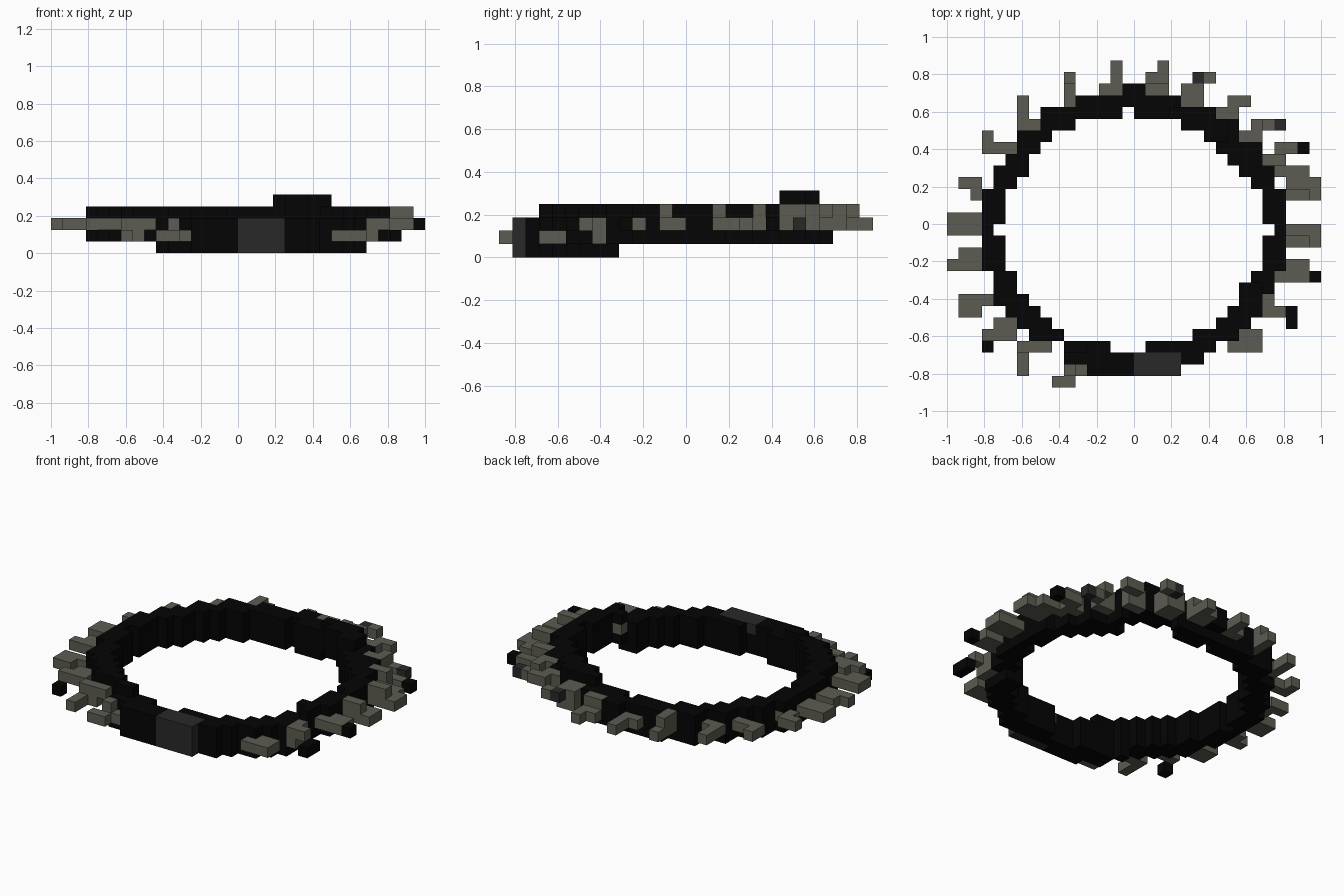
import bpy, bmesh
from mathutils import Vector

cube = bpy.data.objects.get("Cube")
if cube:
    bpy.data.objects.remove(cube)

U = 1 / 16  # block size


def material(name, rgb):
    m = bpy.data.materials.new(name)
    m.use_nodes = True
    m.diffuse_color = (*rgb, 1)
    bsdf = next(n for n in m.node_tree.nodes if n.type == 'BSDF_PRINCIPLED')
    bsdf.inputs["Base Color"].default_value = (*rgb, 1)
    bsdf.inputs["Roughness"].default_value = 0.8
    return m


BLACK = material("black", (0.0013, 0.0013, 0.0013))
GREY = material("warm grey", (0.107, 0.107, 0.085))
CHARCOAL = material("charcoal", (0.022, 0.022, 0.022))


def box(x0, x1, y0, y1, z0, z1):
    return {(x, y, z) for x in range(x0, x1) for y in range(y0, y1) for z in range(z0, z1)}


def build(name, cells, mat):
    """Outer skin of a set of unit blocks."""
    bm = bmesh.new()
    for c in sorted(cells):
        for axis in range(3):
            for side in (0, 1):
                n = list(c)
                n[axis] += 2 * side - 1
                if tuple(n) in cells:
                    continue
                a, b = (axis + 1) % 3, (axis + 2) % 3
                corners = [(0, 0), (1, 0), (1, 1), (0, 1)]
                if not side:
                    corners.reverse()
                verts = []
                for i, j in corners:
                    p = Vector(c)
                    p[axis] += side
                    p[a] += i
                    p[b] += j
                    verts.append(bm.verts.new(p * U))
                bm.faces.new(verts)
    bmesh.ops.remove_doubles(bm, verts=bm.verts, dist=1e-4)
    me = bpy.data.meshes.new(name)
    bm.to_mesh(me)
    bm.free()
    me.materials.append(mat)
    ob = bpy.data.objects.new(name, me)
    bpy.context.collection.objects.link(ob)


# Band plan: row -> left outer, left inner, right inner, right outer
side = (-13, -11, 11, 13)
rows = {11: (-1, 0, 0, 1), 10: (-5, 0, 0, 4), 9: (-8, -1, 0, 7), 8: (-8, -5, 4, 9),
        7: (-10, -7, 6, 9), 6: (-10, -8, 7, 11), 5: (-11, -9, 8, 11), 4: (-12, -9, 9, 12),
        3: (-12, -10, 10, 12), 2: (-13, -11, 11, 13), 1: side, 0: side,
        -1: (-13, -12, 12, 13), -2: side, -3: side, -4: side,
        -5: (-12, -10, 10, 12), -6: (-12, -10, 9, 12), -7: (-12, -9, 9, 11),
        -8: (-11, -8, 8, 11), -9: (-10, -7, 7, 10), -10: (-9, -6, 5, 9),
        -11: (-6, -2, 1, 7), -12: (-6, 0, 0, 6), -13: (-4, 0, 0, 4)}

band = set()
for y, (a, b, c, d) in rows.items():
    for x in [*range(a, b), *range(c, d)]:
        z0, z1 = 1, 4
        if y <= -6 and -7 <= x < 11:      # sagging front
            z0, z1 = 0, 3
            if x < -4 and y >= -11:       # step between the two levels
                z1 = 4
        elif 7 <= y <= 9 and 3 <= x < 8:  # raised back corner
            z0, z1 = 2, 5
        elif y == 11:
            z0 = 2
        band |= box(x, x + 1, y, y + 1, z0, z1)

# Spikes: boxes per spike as x0, x1, y0, y1, z0, z1
back = [[(-6, -5, 10, 13, 2, 3), (-6, -5, 10, 12, 3, 4)],
        [(-2, -1, 11, 14, 2, 3), (-3, -1, 11, 12, 2, 3)],
        [(2, 3, 12, 14, 2, 3), (1, 3, 11, 13, 2, 3), (1, 3, 11, 12, 3, 4)],
        [(4, 6, 10, 12, 2, 4), (6, 7, 12, 13, 3, 4)],
        [(7, 9, 9, 10, 2, 4), (8, 10, 10, 11, 3, 4)],
        [(-10, -9, 8, 11, 2, 3), (-10, -8, 8, 9, 2, 3)]]
left = [[(9, 11, 7, 8, 2, 4), (10, 11, 8, 9, 3, 4), (11, 12, 8, 9, 2, 3)],
        [(11, 13, 4, 6, 2, 3), (11, 13, 5, 6, 3, 4), (12, 14, 6, 7, 2, 3)],
        [(13, 15, 4, 5, 2, 3), (13, 15, 2, 3, 2, 4), (15, 16, 2, 4, 2, 3), (13, 15, 3, 4, 2, 3)],
        [(13, 16, -2, 0, 2, 3), (13, 15, -2, -1, 3, 4)],
        [(10, 15, -5, -4, 2, 3), (13, 15, -4, -3, 2, 3)],
        [(11, 12, -8, -6, 1, 3), (12, 13, -8, -7, 2, 3)],
        [(8, 11, -11, -10, 1, 2), (9, 11, -10, -9, 1, 2)]]
right = [[(-13, -12, 6, 8, 2, 3), (-13, -10, 6, 7, 2, 3)],
         [(-15, -13, 3, 4, 2, 3), (-14, -12, 2, 3, 2, 3)],
         [(-16, -13, -1, 1, 2, 3)],
         [(-16, -13, -4, -3, 2, 3), (-15, -13, -3, -2, 2, 3)],
         [(-15, -12, -7, -6, 2, 3), (-15, -13, -8, -7, 2, 3)],
         [(-13, -10, -10, -9, 2, 3), (-12, -10, -9, -8, 2, 3)]]
front = [[(-10, -8, -11, -10, 1, 2), (-10, -7, -11, -10, 2, 3), (-10, -9, -13, -11, 1, 2)],
         [(-7, -5, -14, -13, 1, 2), (-6, -4, -13, -12, 1, 2), (-6, -5, -13, -12, 2, 3)]]
# Dark spike ends
tips = [(14, 15, 6, 7, 2, 3), (15, 16, -5, -4, 2, 3),
        (13, 14, -9, -7, 1, 2), (-13, -12, -11, -10, 1, 2)]
charcoal_tips = [(5, 6, 12, 13, 3, 4), (12, 13, 8, 9, 2, 3)]

clasp = box(0, 4, -13, -12, 0, 3) | box(0, 4, -12, -11, 2, 3)
used = set(clasp)
build("clasp", clasp, CHARCOAL)
for group, spikes in (("back", back), ("left", left), ("right", right), ("front", front)):
    for i, parts in enumerate(spikes, 1):
        cells = set().union(*(box(*p) for p in parts)) - used
        used |= cells
        build(f"{group}_spike_{i}", cells, GREY)
for i, t in enumerate(tips, 1):
    build(f"dark_tip_{i}", box(*t), BLACK)
for i, t in enumerate(charcoal_tips, 1):
    build(f"charcoal_tip_{i}", box(*t), CHARCOAL)
build("collar_band", band - used, BLACK)
